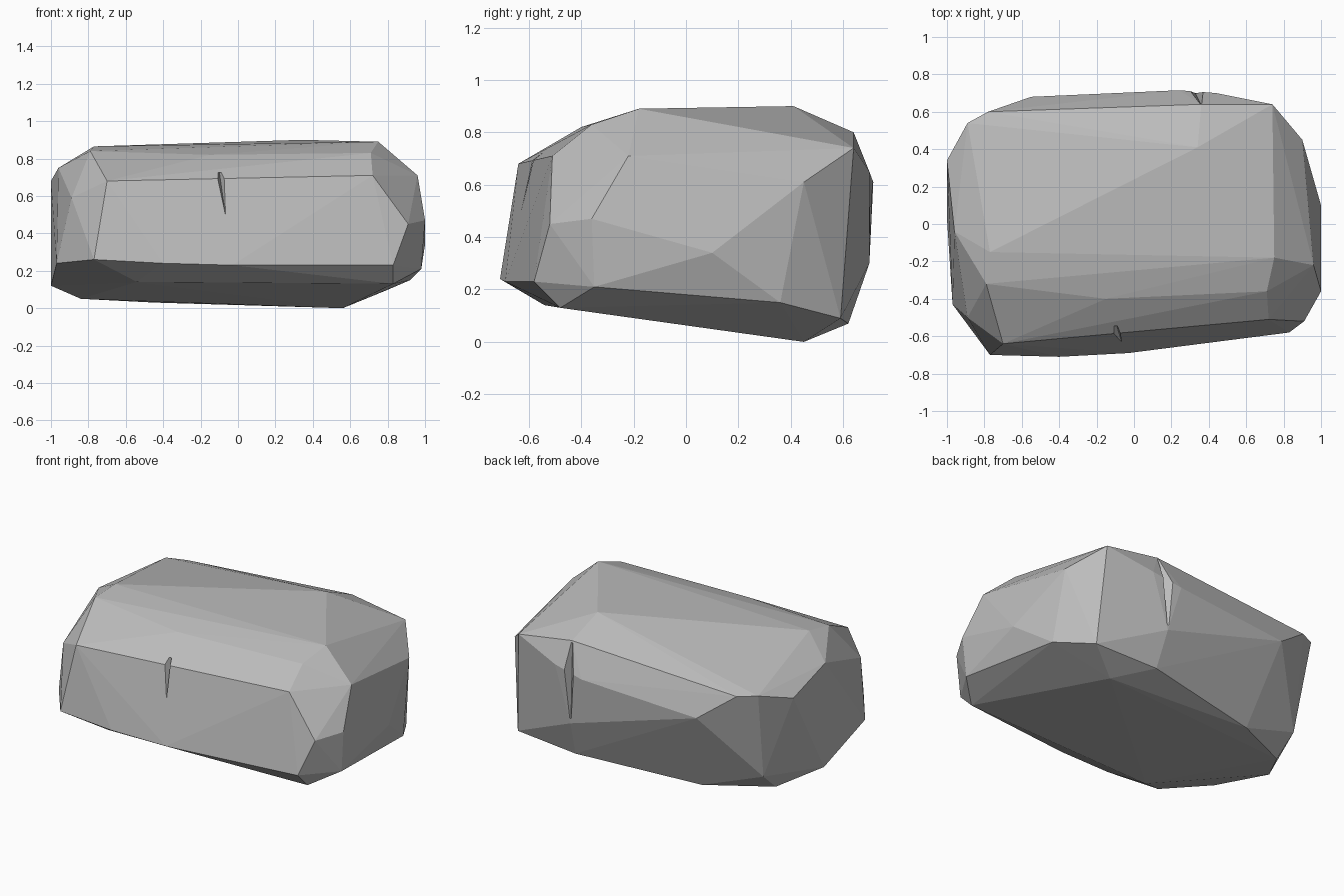
import bpy
import bmesh

cube = bpy.data.objects.get("Cube")
if cube:
    bpy.data.objects.remove(cube, do_unlink=True)


def make_material(name, colour):
    mat = bpy.data.materials.new(name)
    mat.use_nodes = True
    mat.diffuse_color = colour
    shader = mat.node_tree.nodes["Principled BSDF"]
    shader.inputs["Base Color"].default_value = colour
    shader.inputs["Roughness"].default_value = .9
    return mat


def make_hull(name, corners, material):
    """Wrap a flat-faced convex skin around the given corners."""
    bm = bmesh.new()
    for corner in corners:
        bm.verts.new(corner)
    result = bmesh.ops.convex_hull(bm, input=bm.verts)
    unused = [item for item in result["geom_interior"] + result["geom_unused"]
              if isinstance(item, bmesh.types.BMVert) and item.is_valid]
    bmesh.ops.delete(bm, geom=list(set(unused)), context="VERTS")
    bmesh.ops.recalc_face_normals(bm, faces=bm.faces)
    mesh = bpy.data.meshes.new(name)
    bm.to_mesh(mesh)
    bm.free()
    mesh.materials.append(material)
    obj = bpy.data.objects.new(name, mesh)
    bpy.context.scene.collection.objects.link(obj)
    return obj


def cut_crack(target, name, corners, material):
    """Cut a narrow wedge out of the boulder."""
    cutter = make_hull(name, corners, material)
    cutter.hide_render = True
    cutter.hide_set(True)
    cutter.display_type = "WIRE"
    modifier = target.modifiers.new(name, "BOOLEAN")
    modifier.operation = "DIFFERENCE"
    modifier.solver = "EXACT"
    modifier.object = cutter
    # Apply the cut, then discard the wedge
    bpy.context.view_layer.update()
    depsgraph = bpy.context.evaluated_depsgraph_get()
    carved = bpy.data.meshes.new_from_object(target.evaluated_get(depsgraph))
    target.modifiers.remove(modifier)
    target.data = carved
    bpy.data.objects.remove(cutter, do_unlink=True)


stone = make_material("stone grey", (.5, .5, .5, 1))

# Upper plateau and its sloping front shoulder
top = [(-.77, -.15, .865), (.75, -.18, .89), (.34, .41, .9),
       (.71, -.36, .83), (-.15, -.4, .82), (-.79, -.32, .84)]

# Front wall, from the shoulder edge down to the overhang
front = [(-.7, -.64, .68), (.72, -.51, .71), (.91, -.52, .45),
         (-.77, -.7, .26), (-.4, -.71, .24), (-.03, -.69, .23),
         (.83, -.58, .23)]

# Wall on the +x end
left_end = [(.96, -.22, .71), (1, -.36, .47), (.9, .45, .61),
            (1, .1, .34), (.98, -.35, .21), (.92, .36, .15)]

# Wall on the -x end
right_end = [(-.96, -.04, .75), (-1, .34, .68), (-.89, -.5, .59),
             (-.97, -.43, .24), (-1, .03, .12), (-.85, .43, .17)]

# Back ridge and wall
back = [(.74, .64, .74), (.36, .64, .8), (-.78, .6, .73), (-.89, .54, .74),
        (.44, .7, .65), (.24, .715, .61), (-.55, .68, .56), (.33, .7, .3)]

# Tilted underside
base = [(.56, .45, 0), (.78, .59, .09), (.35, .62, .07), (-.45, .48, .03),
        (-.84, .29, .05), (-.54, -.54, .14), (.83, -.48, .13)]

boulder = make_hull("boulder", top + front + left_end + right_end + back + base,
                    stone)

# Narrow cracks in the front and back walls
cut_crack(boulder, "front_crack",
          [(-.1, -.52, .73), (-.06, -.65, .45), (-.14, -.7, .69), (-.02, -.7, .69)],
          stone)
cut_crack(boulder, "back_crack",
          [(.36, .635, .8), (.33, .695, .31), (.24, .78, .62), (.4, .78, .65)],
          stone)

for face in boulder.data.polygons:
    face.use_smooth = False
